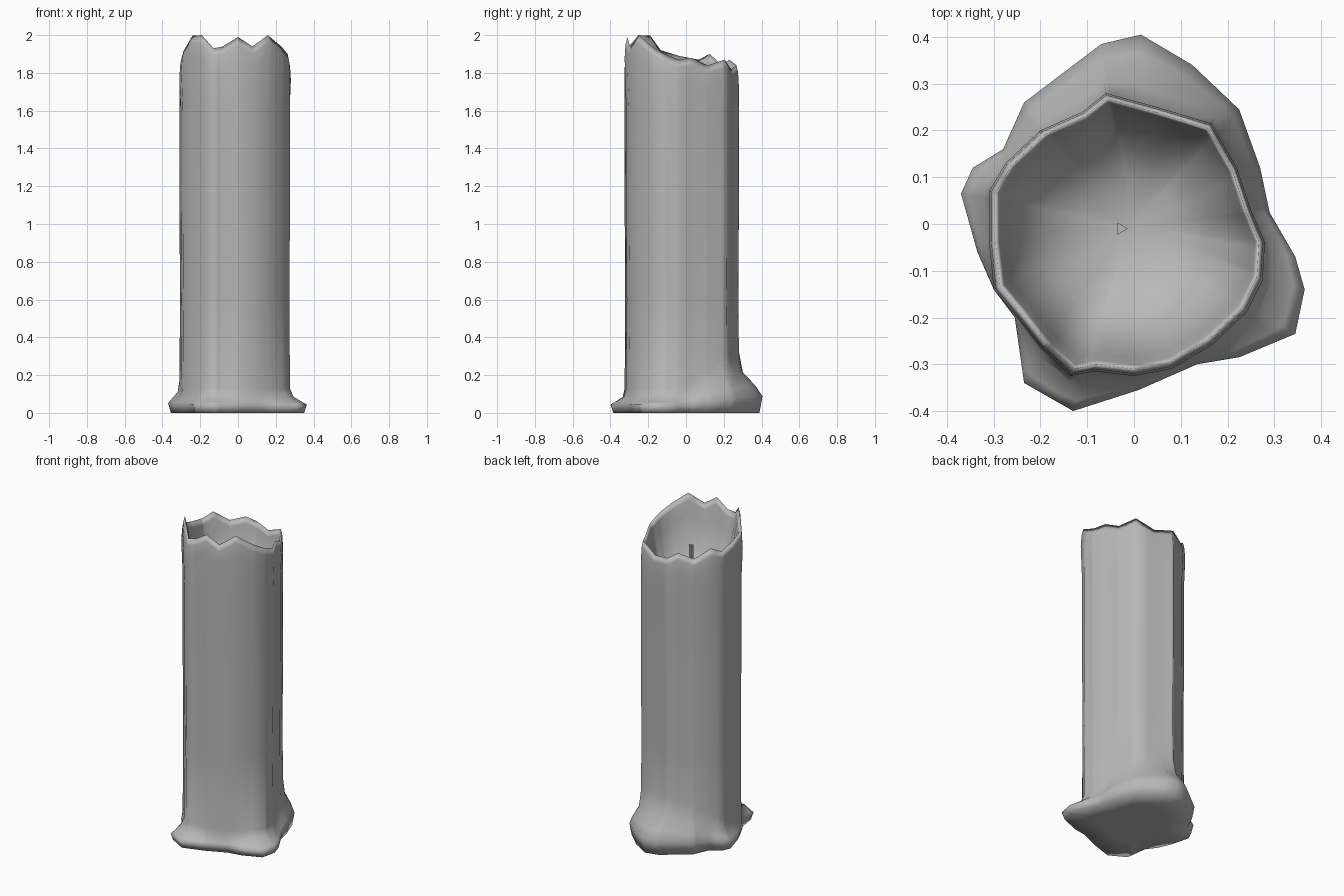
import bpy, bmesh, math

if "Cube" in bpy.data.objects:
    bpy.data.objects.remove(bpy.data.objects["Cube"])

# Outline of the wax column (x, y) with the height of the ragged rim there
RIM = [(.25, .03, 1.88), (.22, .12, 1.84), (.165, .215, 1.87), (.05, .25, 1.82),
       (-.06, .28, 1.84), (-.11, .24, 1.87), (-.2, .2, 1.84), (-.275, .13, 1.9),
       (-.31, .07, 1.87), (-.31, -.04, 1.89), (-.3, -.14, 1.92), (-.25, -.2, 2.0),
       (-.2, -.265, 2.0), (-.135, -.325, 1.93), (-.085, -.315, 1.94), (0, -.325, 1.99),
       (.08, -.31, 1.94), (.165, -.26, 2.0), (.24, -.19, 1.94), (.275, -.12, 1.9),
       (.28, -.04, 1.87)]
# Outline of the melted puddle at the foot
FOOT = [(.29, .025), (.27, .12), (.225, .245), (.125, .34), (.015, .405), (-.07, .385),
        (-.235, .26), (-.28, .16), (-.345, .12), (-.37, .065), (-.335, -.06), (-.3, -.14),
        (-.255, -.2), (-.235, -.34), (-.13, -.4), (.01, -.355), (.135, -.3),
        (.225, -.285), (.345, -.235), (.365, -.14), (.345, -.07)]
# Corners where wax has run down and left a ridge
RIDGES = [(-.135, -.325), (.275, -.12), (.165, .215), (-.06, .28), (-.31, .07)]
TAU = 2 * math.pi


def ang(p):
    return math.atan2(p[1], p[0]) % TAU


def sample(outline, a):
    """Point where the ray at angle a meets the outline: radius and height."""
    for p, q in zip(outline, outline[1:] + outline[:1]):
        span = (ang(q) - ang(p)) % TAU
        off = (a - ang(p)) % TAU
        if off <= span + 1e-9:
            dx, dy = q[0] - p[0], q[1] - p[1]
            c, s = math.cos(a), math.sin(a)
            r = (p[0] * dy - p[1] * dx) / (c * dy - s * dx)
            h = p[2] + (q[2] - p[2]) * off / span if len(p) > 2 else 0
            return r, h
    return math.hypot(*outline[0][:2]), outline[0][2] if len(outline[0]) > 2 else 0


angles = []
for a in sorted(ang(p) for p in RIM + FOOT):
    if not angles or a - angles[-1] > .02:
        angles.append(a)


def column(a):
    """Vertical section of the candle at one angle, from foot to bowl."""
    r, h = sample(RIM, a)
    f, _ = sample(FOOT, a)
    f = max(f, r)
    flare = .13 + .2 * max(0, math.sin(a))
    near = min(abs((a - ang(p) + math.pi) % TAU - math.pi) for p in RIDGES)
    k = .965 + .025 * max(0, 1 - near / .15)
    mix = lambda t: r * .975 * (1 - t) + f * t
    return [(f * .55, 0), (f * .96, 0), (f, .22 * flare + .015), (mix(.75), .44 * flare),
            (mix(.27), .65 * flare), (r * (k + .01), flare), (r * k, .6), (r * (k + .01), 1.1),
            (r * (k + .01), 1.6), (r, h - .11), (r * .985, h - .04), (r * .955, h),
            (r * .925, h - .04), (r * .88, h - .12), (r * .78, 1.66), (r * .6, 1.59),
            (r * .35, 1.545)]


wax = bpy.data.materials.new("grey_wax")
wax.diffuse_color = (.48, .48, .48, 1)
wax.use_nodes = True
wax.node_tree.nodes["Principled BSDF"].inputs["Base Color"].default_value = wax.diffuse_color


def make(name, bm, angle):
    bmesh.ops.recalc_face_normals(bm, faces=bm.faces)
    me = bpy.data.meshes.new(name)
    bm.to_mesh(me)
    bm.free()
    me.materials.append(wax)
    ob = bpy.data.objects.new(name, me)
    bpy.context.collection.objects.link(ob)
    bpy.ops.object.select_all(action='DESELECT')
    ob.select_set(True)
    bpy.context.view_layer.objects.active = ob
    bpy.ops.object.shade_smooth_by_angle(angle=math.radians(angle))
    return ob


# Candle wax: loft the sections around, close the foot and the melted bowl
bm = bmesh.new()
cols = [[bm.verts.new((r * math.cos(a), r * math.sin(a), z)) for r, z in column(a)]
        for a in angles]
bowl = bm.verts.new((-.02, -.01, 1.53))
for c, d in zip(cols, cols[1:] + cols[:1]):
    for i in range(len(c) - 1):
        bm.faces.new((c[i], d[i], d[i + 1], c[i + 1]))
    bm.faces.new((c[-1], d[-1], bowl))
bm.faces.new([c[0] for c in reversed(cols)])
make("candle_wax", bm, 180)

# Wick: thin three-sided post pointing to +x
bm = bmesh.new()
bmesh.ops.create_cone(bm, cap_ends=True, segments=3, radius1=.015, radius2=.015, depth=.3)
top = max(bm.verts, key=lambda v: v.co.y)
turn = -math.atan2(top.co.y, top.co.x)
for v in bm.verts:
    x, y = v.co.x, v.co.y
    v.co = (x * math.cos(turn) - y * math.sin(turn) - .028,
            x * math.sin(turn) + y * math.cos(turn) - .01, v.co.z + 1.66)
make("wick", bm, 30)
